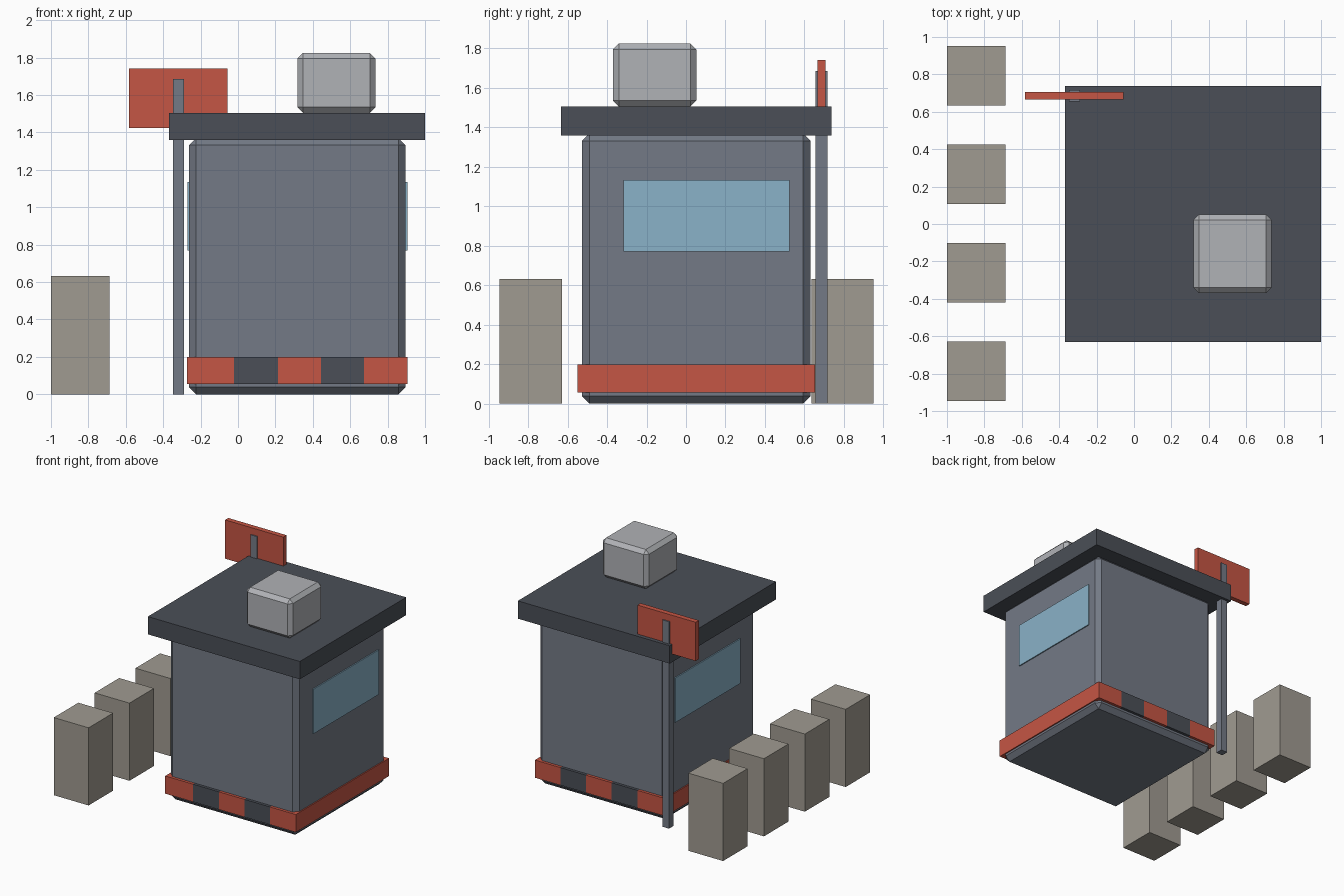
import bpy, bmesh
from mathutils import Vector

if "Cube" in bpy.data.objects:
    bpy.data.objects.remove(bpy.data.objects["Cube"])


def material(name, rgb):
    m = bpy.data.materials.new(name)
    m.diffuse_color = (*rgb, 1)
    m.use_nodes = True
    m.node_tree.nodes["Principled BSDF"].inputs["Base Color"].default_value = m.diffuse_color
    return m


WALL = material("wall grey", (0.174, 0.195, 0.238))
DARK = material("dark grey", (0.069, 0.078, 0.095))
RED = material("warning red", (0.56, 0.092, 0.058))
GLASS = material("window blue", (0.254, 0.445, 0.578))
LIGHT = material("light grey", (0.434, 0.445, 0.468))
CONCRETE = material("concrete", (0.352, 0.328, 0.283))


def box(name, lo, hi, mat, bevel=0, cuts=()):
    """Box between two corners, optionally chamfered or cut at x positions."""
    lo, hi = Vector(lo), Vector(hi)
    bm = bmesh.new()
    bmesh.ops.create_cube(bm, size=1)
    for v in bm.verts:
        v.co = (lo + hi) / 2 + v.co * (hi - lo)
    if bevel:
        bmesh.ops.bevel(bm, geom=bm.edges[:], offset=bevel, segments=1,
                        affect='EDGES', profile=0.5)
    for x in cuts:
        bmesh.ops.bisect_plane(bm, geom=bm.verts[:] + bm.edges[:] + bm.faces[:],
                               plane_co=(x, 0, 0), plane_no=(1, 0, 0))
    me = bpy.data.meshes.new(name)
    bm.to_mesh(me)
    bm.free()
    me.materials.append(mat)
    ob = bpy.data.objects.new(name, me)
    bpy.context.collection.objects.link(ob)
    return ob


# Booth and roof
box("booth_body", (-0.262, -0.526, 0), (0.896, 0.63, 1.37), WALL, bevel=0.038)
box("roof", (-0.37, -0.632, 1.36), (1.0, 0.738, 1.505), DARK)
box("roof_unit", (0.317, -0.37, 1.505), (0.735, 0.052, 1.825), LIGHT, bevel=0.03)

# Striped bumper band: dark stripes on the front and back
stripes = (-0.021, 0.214, 0.444, 0.674)
band = box("bumper_band", (-0.272, -0.549, 0.056), (0.906, 0.653, 0.2), RED, cuts=stripes)
band.data.materials.append(DARK)
for f in band.data.polygons:
    x = f.center.x
    in_stripe = stripes[0] < x < stripes[1] or stripes[2] < x < stripes[3]
    if in_stripe:
        f.material_index = 1

# Side windows
for side, x0, x1 in (("right", 0.896, 0.905), ("left", -0.271, -0.262)):
    box(side + "_window", (x0, -0.317, 0.77), (x1, 0.524, 1.134), GLASS)

# Sign on its post
box("sign_post", (-0.348, 0.656, 0), (-0.288, 0.716, 1.686), WALL)
box("sign_board", (-0.582, 0.665, 1.425), (-0.057, 0.706, 1.741), RED)

# Row of barrier blocks
for i in range(4):
    y = -0.787 + i * 0.5265
    box(f"barrier_block_{i + 1}", (-1.0, y - 0.158, 0), (-0.686, y + 0.158, 0.633), CONCRETE)
